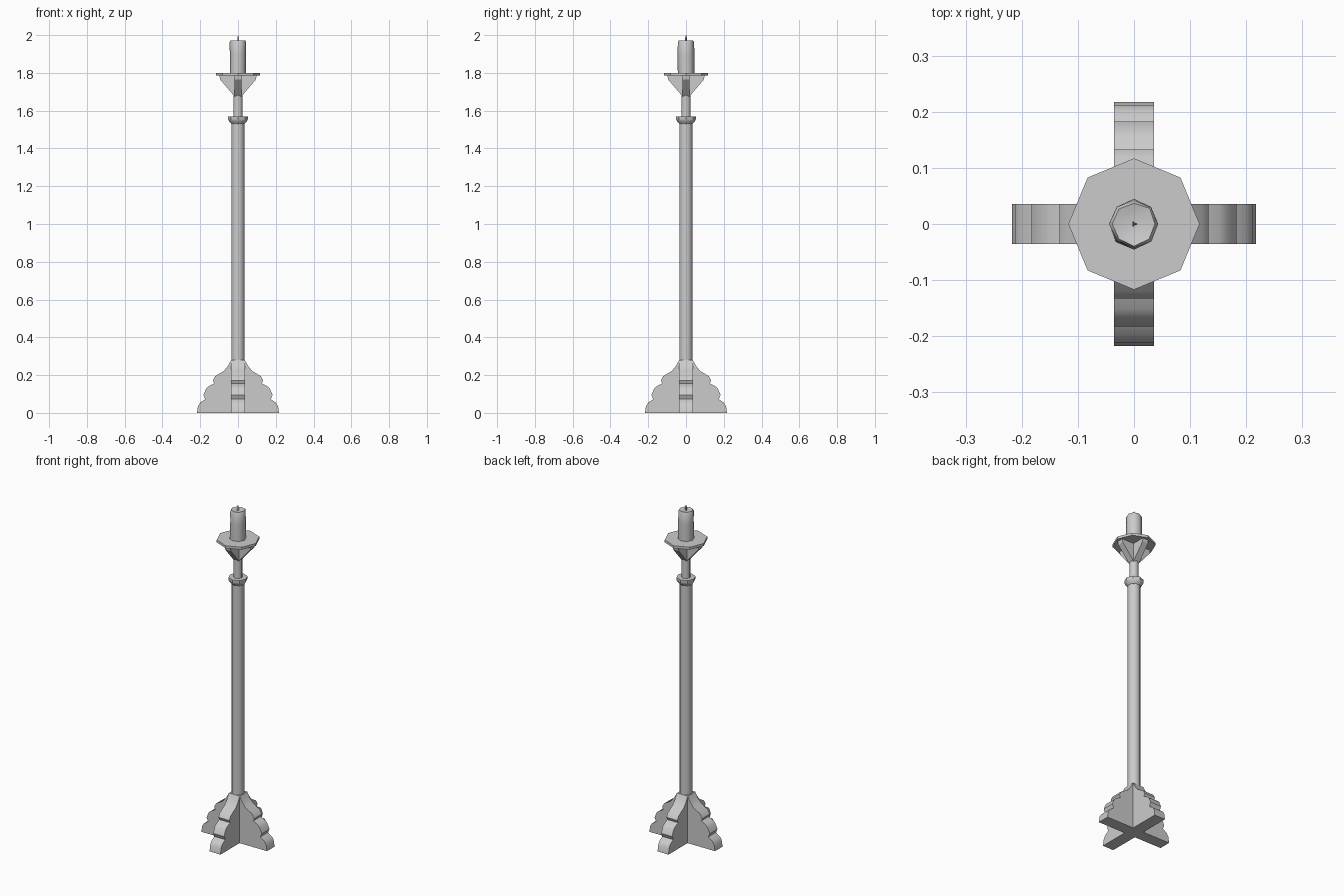
import bpy, bmesh, math, random
from mathutils import Matrix

cube = bpy.data.objects.get("Cube")
if cube:
    bpy.data.objects.remove(cube, do_unlink=True)

grey = bpy.data.materials.new("plain grey")
grey.use_nodes = True
GREY = (0.6, 0.6, 0.6, 1)
grey.diffuse_color = GREY
grey.node_tree.nodes["Principled BSDF"].inputs["Base Color"].default_value = GREY


def finish(name, bm, smooth=None):
    bmesh.ops.recalc_face_normals(bm, faces=bm.faces[:])
    mesh = bpy.data.meshes.new(name)
    bm.to_mesh(mesh)
    bm.free()
    mesh.materials.append(grey)
    obj = bpy.data.objects.new(name, mesh)
    bpy.context.collection.objects.link(obj)
    if smooth:
        bpy.ops.object.select_all(action='DESELECT')
        obj.select_set(True)
        bpy.context.view_layer.objects.active = obj
        bpy.ops.object.shade_smooth_by_angle(angle=math.radians(smooth))
    return obj


def lathe(name, profile, sides=8, smooth=None, jitter=0):
    """Stack rings of (radius, height) and cap both ends."""
    bm = bmesh.new()
    rings = []
    for r, z in profile:
        ring = []
        for i in range(sides):
            a = math.tau * i / sides
            rr = r * (1 + random.uniform(-jitter, jitter))
            ring.append(bm.verts.new((rr * math.cos(a), rr * math.sin(a), z)))
        rings.append(ring)
    for low, high in zip(rings, rings[1:]):
        for i in range(sides):
            j = (i + 1) % sides
            bm.faces.new((low[i], low[j], high[j], high[i]))
    bm.faces.new(rings[0])
    bm.faces.new(rings[-1])
    return finish(name, bm, smooth)


def fin(name, outline, half_width, turn, smooth=None):
    """Extrude an (out, up) outline sideways and turn it about the column."""
    bm = bmesh.new()
    sides = [[bm.verts.new((x, y, z)) for x, z in outline]
             for y in (-half_width, half_width)]
    n = len(outline)
    for i in range(n):
        j = (i + 1) % n
        bm.faces.new((sides[0][i], sides[0][j], sides[1][j], sides[1][i]))
    for s in sides:
        bm.faces.new(s)
    bmesh.ops.rotate(bm, verts=bm.verts[:], matrix=Matrix.Rotation(turn, 3, 'Z'))
    return finish(name, bm, smooth)


random.seed(4)

# Column, collar and neck
lathe("column", [(0.035, 0.02), (0.035, 1.54)], 12, 40)
lathe("collar", [(0.035, 1.53), (0.048, 1.545), (0.052, 1.555), (0.052, 1.57)], 8, 40)
lathe("neck", [(0.025, 1.56), (0.025, 1.78)], 8, 50)

# Drip dish, candle and wick
lathe("drip_dish", [(0.117, 1.785), (0.117, 1.8)])
lathe("candle", [(0.044, 1.8), (0.044, 1.9), (0.044, 1.963), (0.038, 1.972),
                 (0.02, 1.967)], 8, 50, 0.04)
lathe("wick", [(0.006, 1.96), (0.005, 1.985), (0.001, 2.0)], 3)

# Scalloped feet and the brackets below the dish
foot = [(0, 0), (0.217, 0), (0.212, 0.035), (0.2, 0.055), (0.173, 0.073),
        (0.183, 0.095), (0.168, 0.13), (0.152, 0.143), (0.126, 0.156),
        (0.133, 0.172), (0.12, 0.195), (0.075, 0.222), (0.052, 0.25),
        (0.036, 0.28), (0, 0.28)]
bracket = [(0, 1.67), (0.018, 1.675), (0.095, 1.765), (0.098, 1.786), (0, 1.786)]
for i, side in enumerate(("left", "back", "right", "front")):
    fin(side + "_foot", foot, 0.036, i * math.pi / 2, 40)
    fin(side + "_bracket", bracket, 0.019, i * math.pi / 2)
